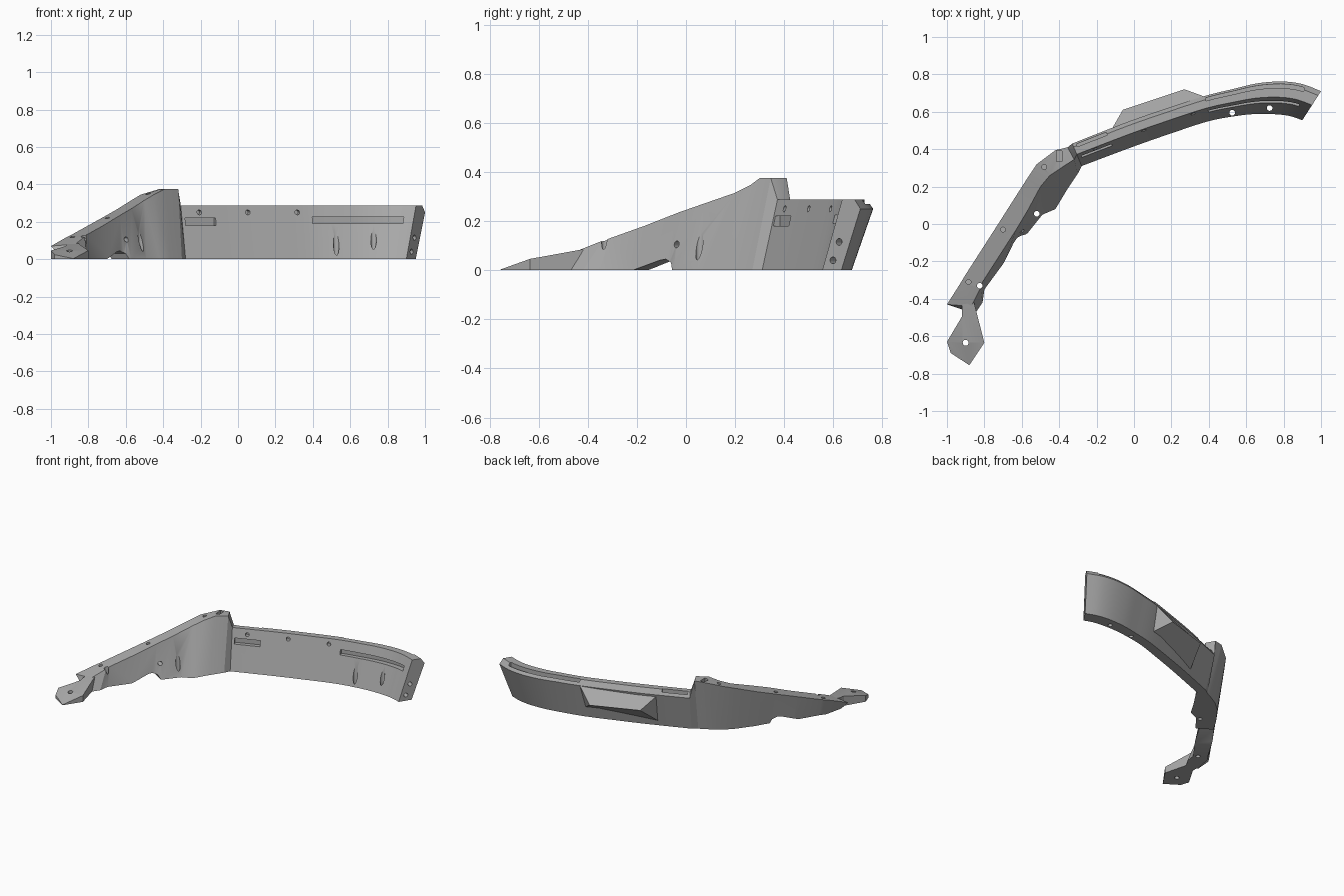
import bpy, bmesh, math
from mathutils import Vector

if "Cube" in bpy.data.objects:
    bpy.data.objects.remove(bpy.data.objects["Cube"])

grey = bpy.data.materials.new("mid_grey")
grey.diffuse_color = (0.4, 0.4, 0.4, 1)
grey.use_nodes = True
grey.node_tree.nodes["Principled BSDF"].inputs["Base Color"].default_value = grey.diffuse_color


def make(name, verts, faces):
    me = bpy.data.meshes.new(name)
    me.from_pydata([tuple(v) for v in verts], [], faces)
    bm = bmesh.new()
    bm.from_mesh(me)
    bmesh.ops.recalc_face_normals(bm, faces=bm.faces)
    bm.to_mesh(me)
    bm.free()
    me.materials.append(grey)
    ob = bpy.data.objects.new(name, me)
    bpy.context.collection.objects.link(ob)
    return ob


def loft(name, rings):
    """Closed solid through rings of equal length."""
    n = len(rings[0])
    faces = [tuple(range(n)), tuple(range((len(rings) - 1) * n, len(rings) * n))]
    for i in range(len(rings) - 1):
        for j in range(n):
            k = (j + 1) % n
            faces.append((i * n + j, i * n + k, (i + 1) * n + k, (i + 1) * n + j))
    return make(name, [v for r in rings for v in r], faces)


def rod(a, b, r, sides=20):
    """Round cutter from a to b."""
    a, b = Vector(a), Vector(b)
    q = (b - a).to_track_quat('Z', 'Y')
    circle = [q @ Vector((r * math.cos(2 * math.pi * i / sides),
                          r * math.sin(2 * math.pi * i / sides), 0)) for i in range(sides)]
    return loft("cutter", [[a + c for c in circle], [b + c for c in circle]])


def cut(ob, cutter):
    cutter.hide_render = True
    mod = ob.modifiers.new("cut", 'BOOLEAN')
    mod.operation = 'DIFFERENCE'
    mod.solver = 'EXACT'
    mod.object = cutter
    bpy.context.view_layer.objects.active = ob
    bpy.ops.object.modifier_apply(modifier=mod.name)
    bpy.data.objects.remove(cutter)


# Curved bar: front-bottom and back-top plan points at each station
BAR = [(-.28, .31, -.33, .43), (0, .415, -.05, .54), (.2, .485, .15, .61),
       (.4, .55, .37, .682), (.55, .578, .53, .722), (.65, .588, .66, .752),
       (.75, .587, .79, .762), (.83, .578, .90, .748), (.90, .555, 1.0, .71)]


def bar(t, f, z):
    """Point on the bar: t along it, f from front to back, z up."""
    i = min(int(t), len(BAR) - 2)
    u = t - i
    p = [BAR[min(max(i + k, 0), len(BAR) - 1)] for k in (-1, 0, 1, 2)]
    c = [0.5 * (2 * b + (c_ - a) * u + (2 * a - 5 * b + 4 * c_ - d) * u * u
                + (3 * b - a - 3 * c_ + d) * u ** 3) for a, b, c_, d in zip(*p)]
    return Vector((c[0] + f * (c[2] - c[0]), c[1] + f * (c[3] - c[1]), z))


def sweep(t0, t1, section, steps):
    return [[bar(t0 + (t1 - t0) * i / steps, f, z) for f, z in section]
            for i in range(steps + 1)]


# Side arm stations: inner bottom, outer bottom, outer top, inner top, two heights
ARM = [(-.85, -.48, -.93, -.45, -1.0, -.43, -.87, -.44, .07, .08),
       (-.81, -.42, -.90, -.32, -.93, -.32, -.82, -.34, .11, .12),
       (-.80, -.35, -.87, -.28, -.90, -.27, -.81, -.31, .125, .13),
       (-.69, -.20, -.78, -.13, -.81, -.13, -.72, -.17, .175, .18),
       (-.62, -.08, -.68, .00, -.72, .01, -.63, -.03, .225, .235),
       (-.57, -.05, -.62, .10, -.65, .12, -.57, .07, .265, .27),
       (-.49, .05, -.53, .22, -.57, .245, -.50, .20, .315, .315),
       (-.42, .08, -.46, .28, -.52, .32, -.45, .26, .345, .345),
       (-.36, .18, -.39, .32, -.42, .395, -.39, .30, .375, .375),
       (-.30, .27, -.34, .345, -.355, .41, -.32, .345, .375, .375)]
rings = []
for s in ARM:
    to, ti = Vector((s[4], s[5], s[8])), Vector((s[6], s[7], s[9]))
    rings.append([Vector((s[0], s[1], 0)), Vector((s[2], s[3], 0)),
                  to, to.lerp(ti, .2), ti])
rings += sweep(0, 8, [(0, 0), (.5, 0), (1, .25), (.85, .287), (.52, .287)], 40)
shell = loft("curved_shell", rings)

# Long grooves in the rear top edge and slots in the front face
for t0, t1 in ((.1, .65), (3.05, 7.2)):
    cut(shell, loft("cutter", sweep(t0, t1, [(.8, .235), (.92, .235), (.92, .33), (.8, .33)], 16)))
for t0, t1, z0, z1 in ((.1, .66, .18, .22), (3.05, 7.3, .19, .225)):
    cut(shell, loft("cutter", sweep(t0, t1, [(.2, z0), (.55, z0), (.55, z1), (.2, z1)], 16)))

# Small holes along the front top and in the end face
for t in (.4, 1.35, 2.65):
    cut(shell, rod(bar(t, .3, .25), bar(t, .68, .25), .013))
side = Vector((.84, -.54, 0))
for f, z in ((.28, .04), (.44, .115)):
    p = bar(8, f, z)
    cut(shell, rod(p - side * .04, p + side * .04, .014))

# Upright through holes, then blind holes in the arm top
for x, y in ((.525, .595), (.725, .62), (-.52, .055), (-.825, -.33)):
    cut(shell, rod((x, y, -.1), (x, y, .5), .015))
for x, y, z in ((-.48, .305, .31), (-.7, -.03, .18), (-.885, -.31, .085)):
    cut(shell, rod((x, y, z), (x, y, .5), .013))
p = Vector((-.61, -.03, .105))
cut(shell, rod(p - side * .04, p + side * .08, .014))

# Sloped arch under the arm
along = Vector((.54, .84, 0))
arch = [(-.10, -.03), (.10, -.03), (.10, 0), (.085, .03), (.05, .045), (.02, .04), (-.10, 0)]
mid = Vector((-.65, -.13, 0))
cut(shell, loft("cutter", [[mid + along * u + side * d + Vector((0, 0, z)) for u, z in arch]
                           for d in (-.2, .2)]))

# Notch at the peak
cut(shell, loft("cutter", [[(x, .335, z), (x, .39, z), (x, .45, z), (x, .345, z + .001)][:2]
                           + [(x + .03, .39, z), (x + .03, .335, z)]
                           for x in (-.415,) for z in (.345, .45)]))

# Wedge boss on the rear face
boss = make("rear_boss",
            [(-.12, .505, .24), (.38, .68, .255), (-.06, .61, .158),
             (.27, .72, .15), (-.10, .45, .03), (.39, .605, .06)],
            [(0, 1, 3, 2), (2, 3, 5, 4), (0, 2, 4), (1, 5, 3), (0, 4, 5, 1)])

# Sloping mounting tab at the arm end
outline = [(-1, -.63, .046), (-.98, -.69, .024), (-.88, -.755, .003), (-.8, -.635, .046),
           (-.855, -.42, .085), (-.92, -.43, .08), (-.92, -.495, .07)]
n = len(outline)
faces = [(0, 1, 2, 3), (0, 3, 4, 5, 6), tuple(range(n, 2 * n))]
faces += [(i, (i + 1) % n, n + (i + 1) % n, n + i) for i in range(n)]
tab = make("mounting_tab", outline + [(x, y, 0) for x, y, z in outline], faces)
cut(tab, rod((-.9, -.635, -.1), (-.9, -.635, .2), .016))

# Smooth the curves, keep the edges sharp
for ob in (shell, boss, tab):
    bpy.ops.object.select_all(action='DESELECT')
    ob.select_set(True)
    bpy.context.view_layer.objects.active = ob
    bpy.ops.object.shade_smooth_by_angle(angle=math.radians(25))
